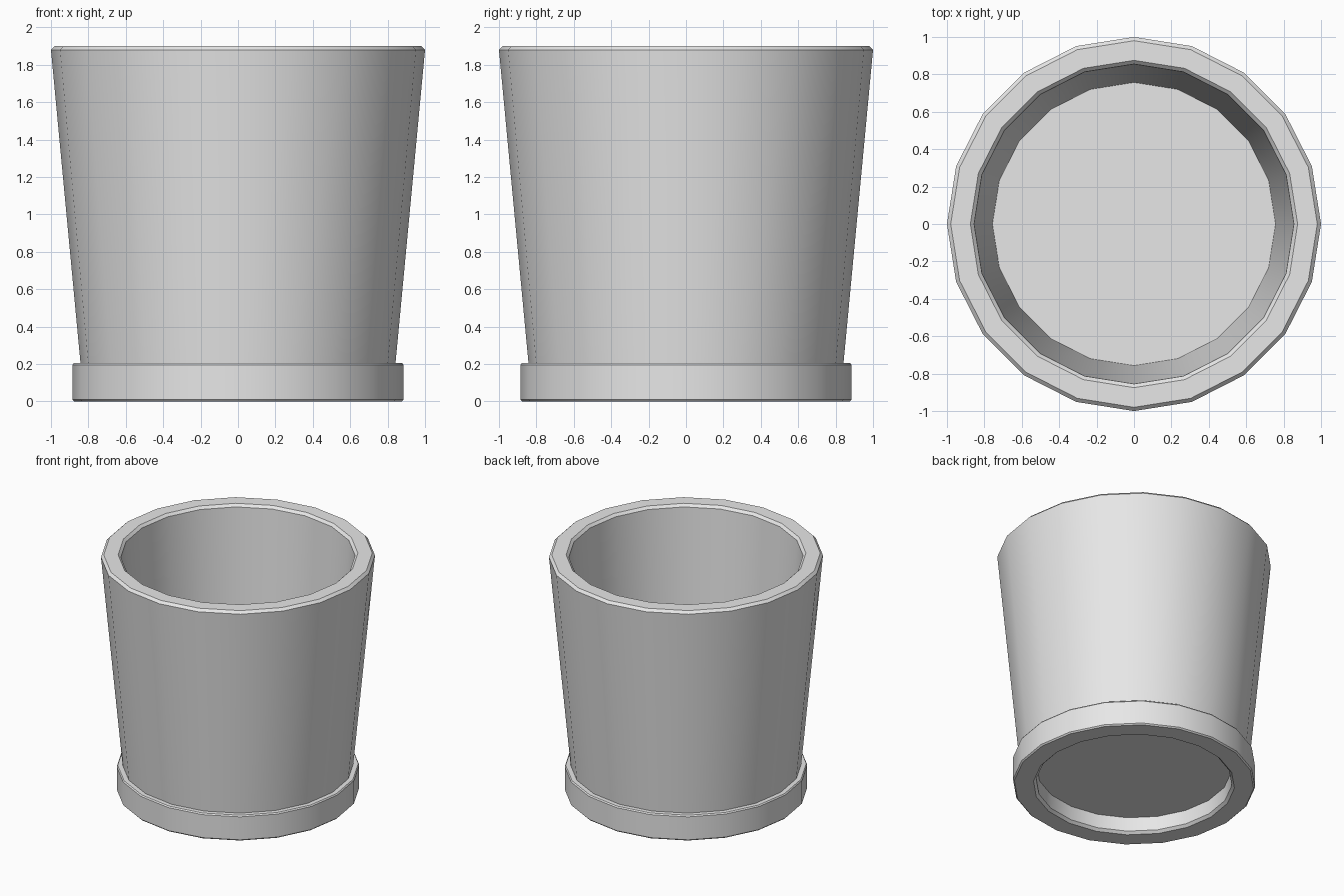
import bpy
import bmesh
from math import cos, sin, tau, radians

SIDES = 20

cube = bpy.data.objects.get("Cube")
if cube:
    bpy.data.objects.remove(cube, do_unlink=True)

# Single plain grey
grey = bpy.data.materials.new("light grey")
grey.use_nodes = True
grey.diffuse_color = (0.8, 0.8, 0.8, 1)
grey.node_tree.nodes["Principled BSDF"].inputs["Base Color"].default_value = (0.8, 0.8, 0.8, 1)


def lathe(name, profile, loop=False):
    """Revolve (radius, z) points; an open profile gets flat caps, a looped one closes into a ring."""
    bm = bmesh.new()
    rings = [[bm.verts.new((r * cos(tau * i / SIDES), r * sin(tau * i / SIDES), z))
              for i in range(SIDES)] for r, z in profile]
    pairs = list(zip(rings, rings[1:]))
    if loop:
        pairs.append((rings[-1], rings[0]))
    else:
        bm.faces.new(rings[0])
        bm.faces.new(rings[-1])
    for a, b in pairs:
        for i in range(SIDES):
            j = (i + 1) % SIDES
            bm.faces.new((a[i], a[j], b[j], b[i]))
    bmesh.ops.recalc_face_normals(bm, faces=bm.faces)
    mesh = bpy.data.meshes.new(name)
    bm.to_mesh(mesh)
    bm.free()
    mesh.materials.append(grey)
    obj = bpy.data.objects.new(name, mesh)
    bpy.context.collection.objects.link(obj)
    bpy.ops.object.select_all(action="DESELECT")
    obj.select_set(True)
    bpy.context.view_layer.objects.active = obj
    bpy.ops.object.shade_smooth_by_angle(angle=radians(25))
    return obj


# Tapered pot: underside, outer wall, bevelled rim, inner wall, floor
lathe("pot_body", [(0.835, 0.13), (1.0, 1.88), (0.98, 1.9),
                   (0.875, 1.9), (0.855, 1.88), (0.757, 0.27)])

# Foot ring with bevelled edges and an open recess underneath
lathe("foot_ring", [(0.735, 0), (0.875, 0), (0.885, 0.01), (0.885, 0.195),
                    (0.878, 0.205), (0.80, 0.205), (0.71, 0.14), (0.715, 0.02)], loop=True)
